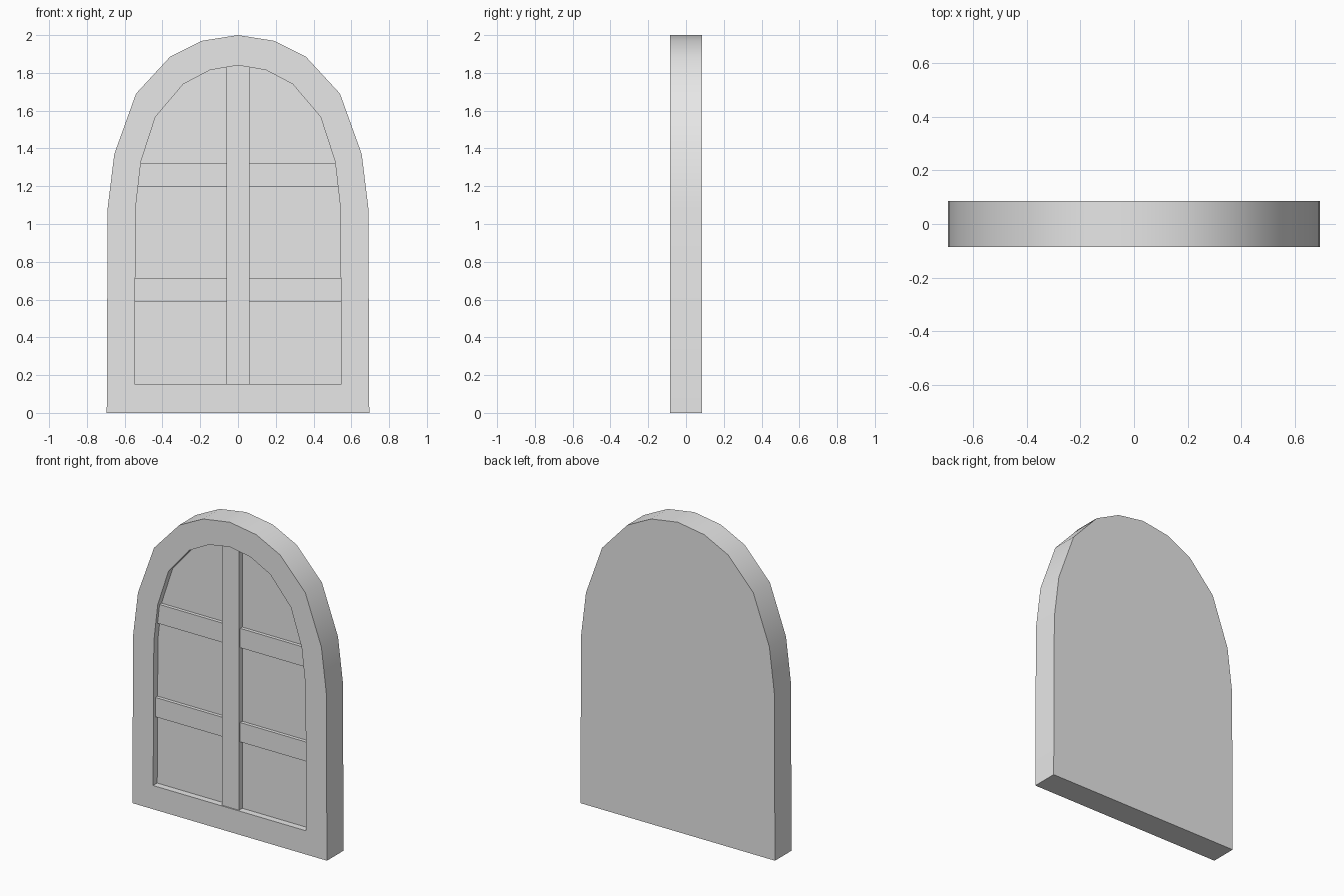
import bpy, bmesh, math

cube = bpy.data.objects.get("Cube")
if cube:
    bpy.data.objects.remove(cube, do_unlink=True)

grey = bpy.data.materials.new("plain_grey")
grey.use_nodes = True
grey.diffuse_color = (0.8, 0.8, 0.8, 1)
grey.node_tree.nodes["Principled BSDF"].inputs["Base Color"].default_value = (0.8, 0.8, 0.8, 1)

FRONT, BACK = -0.085, 0.085
PANE = FRONT + 0.042

# Half profiles (x, z), from the bottom corner up to the apex
OUTER = [(0.695, 0), (0.69, 1.085), (0.655, 1.37), (0.54, 1.69), (0.36, 1.885), (0.19, 1.97), (0, 2)]
INNER = [(0.547, 0.153), (0.542, 1.085), (0.514, 1.33), (0.437, 1.567), (0.29, 1.74), (0.148, 1.815), (0, 1.84)]


def finish(name, bm):
    """Turn a bmesh into a shaded, coloured object."""
    bmesh.ops.recalc_face_normals(bm, faces=bm.faces)
    mesh = bpy.data.meshes.new(name)
    bm.to_mesh(mesh)
    bm.free()
    mesh.materials.append(grey)
    obj = bpy.data.objects.new(name, mesh)
    bpy.context.collection.objects.link(obj)
    bpy.ops.object.select_all(action='DESELECT')
    obj.select_set(True)
    bpy.context.view_layer.objects.active = obj
    bpy.ops.object.shade_smooth_by_angle(angle=math.radians(30))
    return obj


def arch_loop(bm, half, y):
    """Full arch outline at depth y, mirrored from its half profile."""
    points = half + [(-x, z) for x, z in reversed(half[:-1])]
    return [bm.verts.new((x, y, z)) for x, z in points]


def bar(name, x, z0, z1, front):
    """Box of half width x that stands proud of the pane."""
    bm = bmesh.new()
    bmesh.ops.create_cube(bm, size=1)
    depth = PANE + 0.01 - front
    for v in bm.verts:
        v.co = (v.co.x * 2 * x, front + (v.co.y + 0.5) * depth, z0 + (v.co.z + 0.5) * (z1 - z0))
    return finish(name, bm)


# Arched body: back, outer sides, front rim, reveal and recessed pane
bm = bmesh.new()
loops = [arch_loop(bm, OUTER, BACK), arch_loop(bm, OUTER, FRONT),
         arch_loop(bm, INNER, FRONT), arch_loop(bm, INNER, PANE)]
for a, b in zip(loops, loops[1:]):
    for i in range(len(a)):
        j = (i + 1) % len(a)
        bm.faces.new((a[i], a[j], b[j], b[i]))
bm.faces.new(loops[0])
bm.faces.new(loops[-1])
finish("arched_frame", bm)

# Upright and cross bars, with their ends buried in the frame
bar("centre_bar", 0.061, 0.14, 1.86, FRONT + 0.008)
bar("lower_cross_bar", 0.56, 0.59, 0.715, FRONT + 0.02)
bar("upper_cross_bar", 0.56, 1.198, 1.323, FRONT + 0.02)
